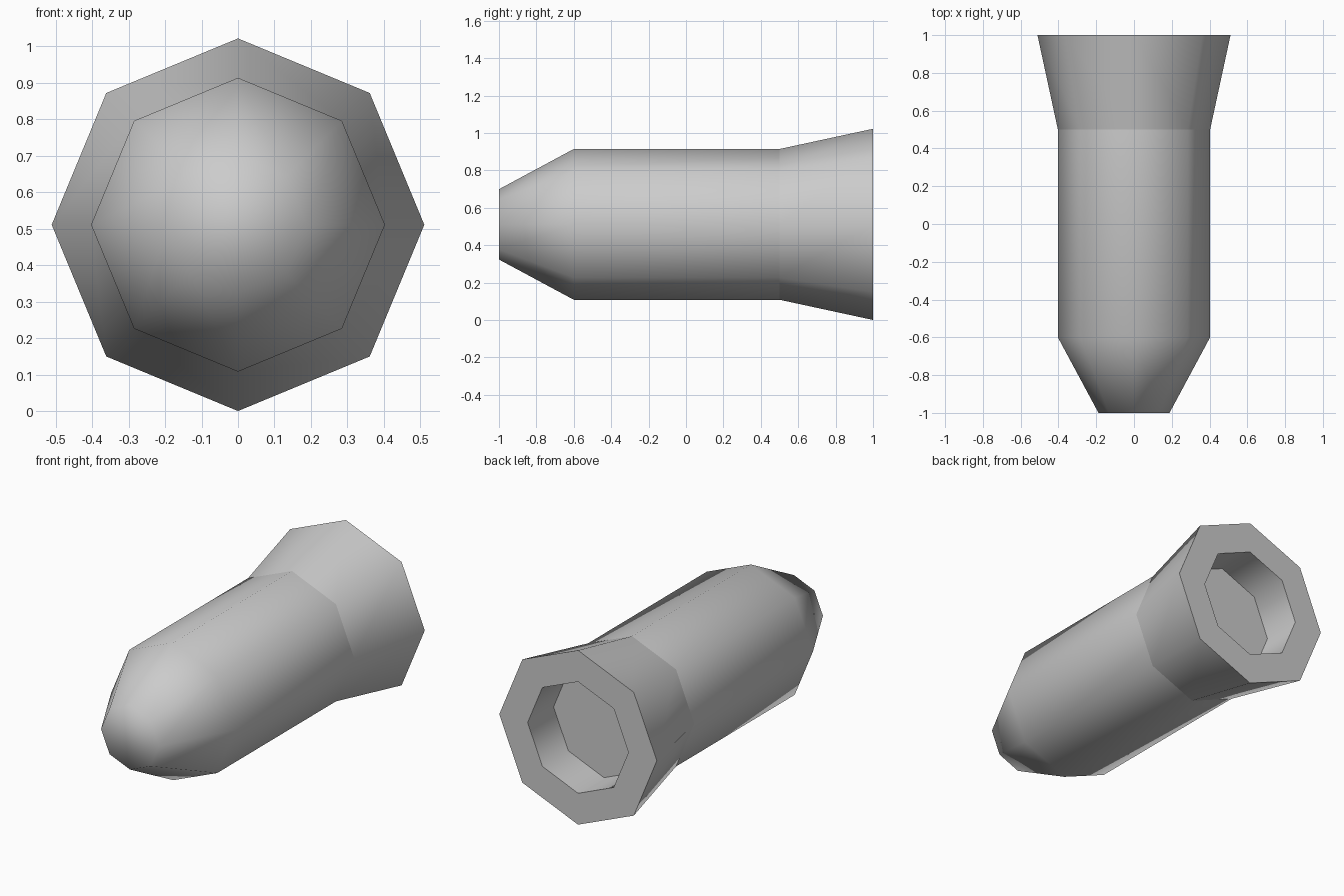
import bpy, bmesh, math

cube = bpy.data.objects.get("Cube")
if cube:
    bpy.data.objects.remove(cube, do_unlink=True)

SIDES = 8
AXIS_Z = 0.511

grey = bpy.data.materials.new("plain grey")
grey.use_nodes = True
colour = (0.6, 0.6, 0.6, 1)
grey.diffuse_color = colour
grey.node_tree.nodes["Principled BSDF"].inputs["Base Color"].default_value = colour


def lathe(name, profile, sharp_rings, cap_start=False, cap_end=False):
    """Sweep (y, radius) points round the long axis into an octagonal shell."""
    bm = bmesh.new()
    rings = []
    for y, r in profile:
        angles = [math.tau * i / SIDES for i in range(SIDES)]
        rings.append([bm.verts.new((r * math.cos(a), y, AXIS_Z + r * math.sin(a)))
                      for a in angles])
    for a, b in zip(rings, rings[1:]):
        for i in range(SIDES):
            j = (i + 1) % SIDES
            bm.faces.new((a[i], a[j], b[j], b[i]))
    if cap_start:
        bm.faces.new(list(reversed(rings[0])))
    if cap_end:
        bm.faces.new(rings[-1])
    for face in bm.faces:
        face.smooth = True
    # Hard edges round the chosen rings
    for k in sharp_rings:
        for i in range(SIDES):
            edge = bm.edges.get((rings[k][i], rings[k][(i + 1) % SIDES]))
            edge.smooth = False
    bmesh.ops.recalc_face_normals(bm, faces=bm.faces)
    mesh = bpy.data.meshes.new(name)
    bm.to_mesh(mesh)
    bm.free()
    mesh.materials.append(grey)
    obj = bpy.data.objects.new(name, mesh)
    bpy.context.collection.objects.link(obj)
    return obj


# One closed shell: tapered nose, straight barrel, flared tail, rim and recess
lathe("tapered_body",
      [(-1, 0.188), (-0.6, 0.403), (0.5, 0.403), (1, 0.511),
       (1, 0.327), (0.76, 0.327)],
      sharp_rings=(2, 3, 4, 5), cap_start=True, cap_end=True)
